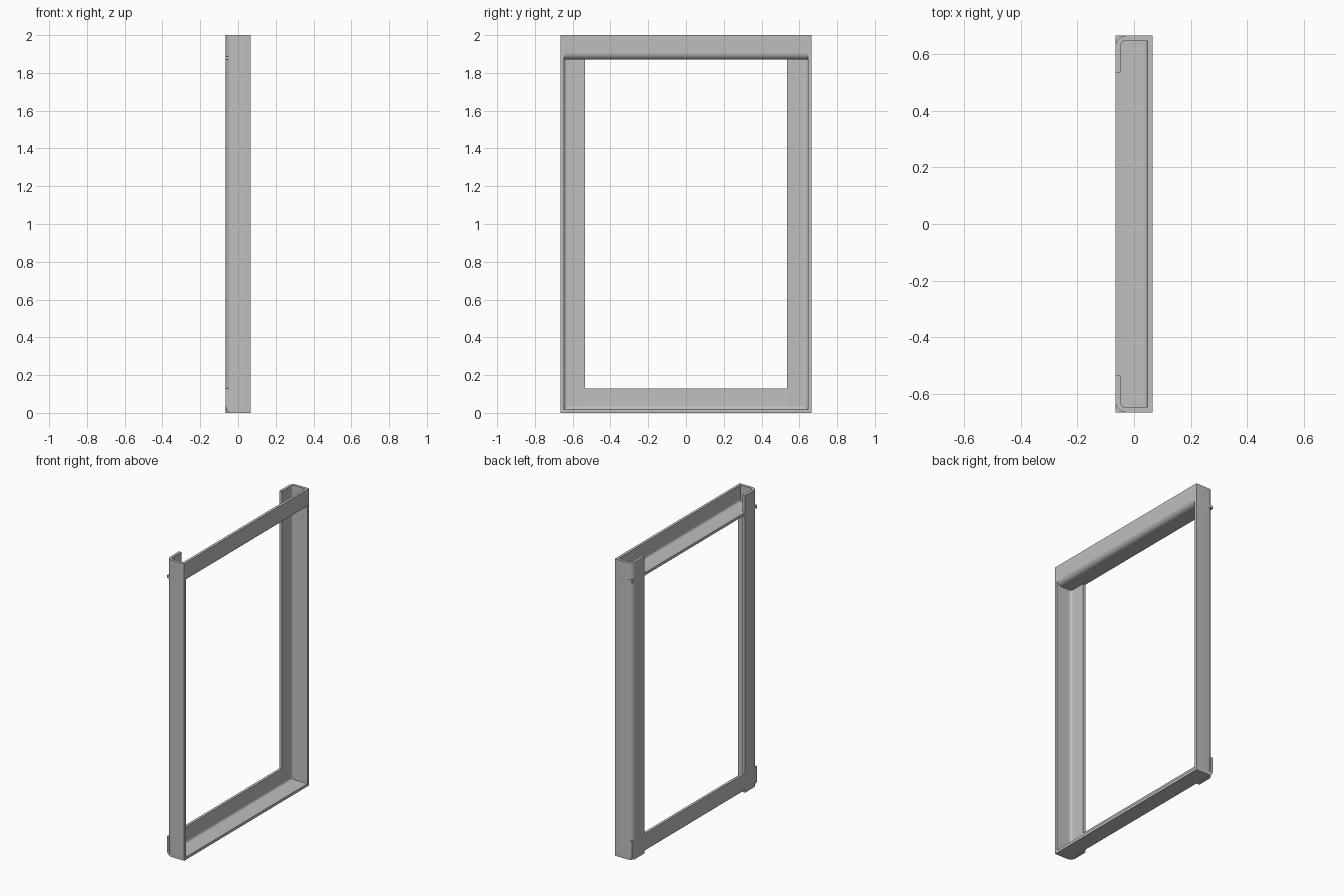
import bpy, bmesh, math
from mathutils import Vector

if "Cube" in bpy.data.objects:
    bpy.data.objects.remove(bpy.data.objects["Cube"], do_unlink=True)

LEG, THICK = 0.13, 0.018        # angle leg width and sheet thickness
R_OUT, R_IN = 0.036, 0.018      # bend radii
HALF_W, HALF_D, HEIGHT = 0.665, 0.065, 2.0
X, Y, Z = Vector((1, 0, 0)), Vector((0, 1, 0)), Vector((0, 0, 1))

steel = bpy.data.materials.new("steel_grey")
steel.use_nodes = True
GREY = (0.52, 0.52, 0.52, 1)
steel.diffuse_color = GREY
bsdf = steel.node_tree.nodes["Principled BSDF"]
bsdf.inputs["Base Color"].default_value = GREY


def bend(radius, steps=10):
    """Quarter arc about the shared bend centre, from leg b to leg a."""
    arc = []
    for i in range(steps + 1):
        t = math.pi + math.pi / 2 * i / steps
        arc.append((R_OUT + radius * math.cos(t), R_OUT + radius * math.sin(t)))
    return arc


def angle_bar(name, corner, a, b, run):
    """Bent L section with legs along a and b, extruded along run."""
    profile = ([(0, LEG)] + bend(R_OUT) + [(LEG, 0), (LEG, THICK)]
               + bend(R_IN)[::-1] + [(THICK, LEG)])
    bm = bmesh.new()
    face = bm.faces.new([bm.verts.new(corner + a * u + b * v) for u, v in profile])
    ext = bmesh.ops.extrude_face_region(bm, geom=[face])
    moved = [g for g in ext["geom"] if isinstance(g, bmesh.types.BMVert)]
    bmesh.ops.translate(bm, verts=moved, vec=run)
    bmesh.ops.recalc_face_normals(bm, faces=bm.faces)
    mesh = bpy.data.meshes.new(name)
    bm.to_mesh(mesh)
    bm.free()
    mesh.materials.append(steel)
    obj = bpy.data.objects.new(name, mesh)
    bpy.context.collection.objects.link(obj)
    bpy.ops.object.select_all(action="DESELECT")
    obj.select_set(True)
    bpy.context.view_layer.objects.active = obj
    bpy.ops.object.shade_smooth_by_angle(angle=math.radians(30))
    return obj


# Upright angles, flanges turned inward along the -x side
for name, side in (("front_post", -1), ("back_post", 1)):
    angle_bar(name, Vector((-HALF_D, side * HALF_W, 0)), X, -side * Y, Z * HEIGHT)

# Bottom angle, flange standing up along the -x side
angle_bar("bottom_rail", Vector((-HALF_D, -HALF_W, 0)), X, Z, Y * 2 * HALF_W)

# Top angle, plate on the +x side with its ledge reaching back below
angle_bar("top_rail", Vector((HALF_D, -HALF_W, HEIGHT - LEG)), -X, Z, Y * 2 * HALF_W)
